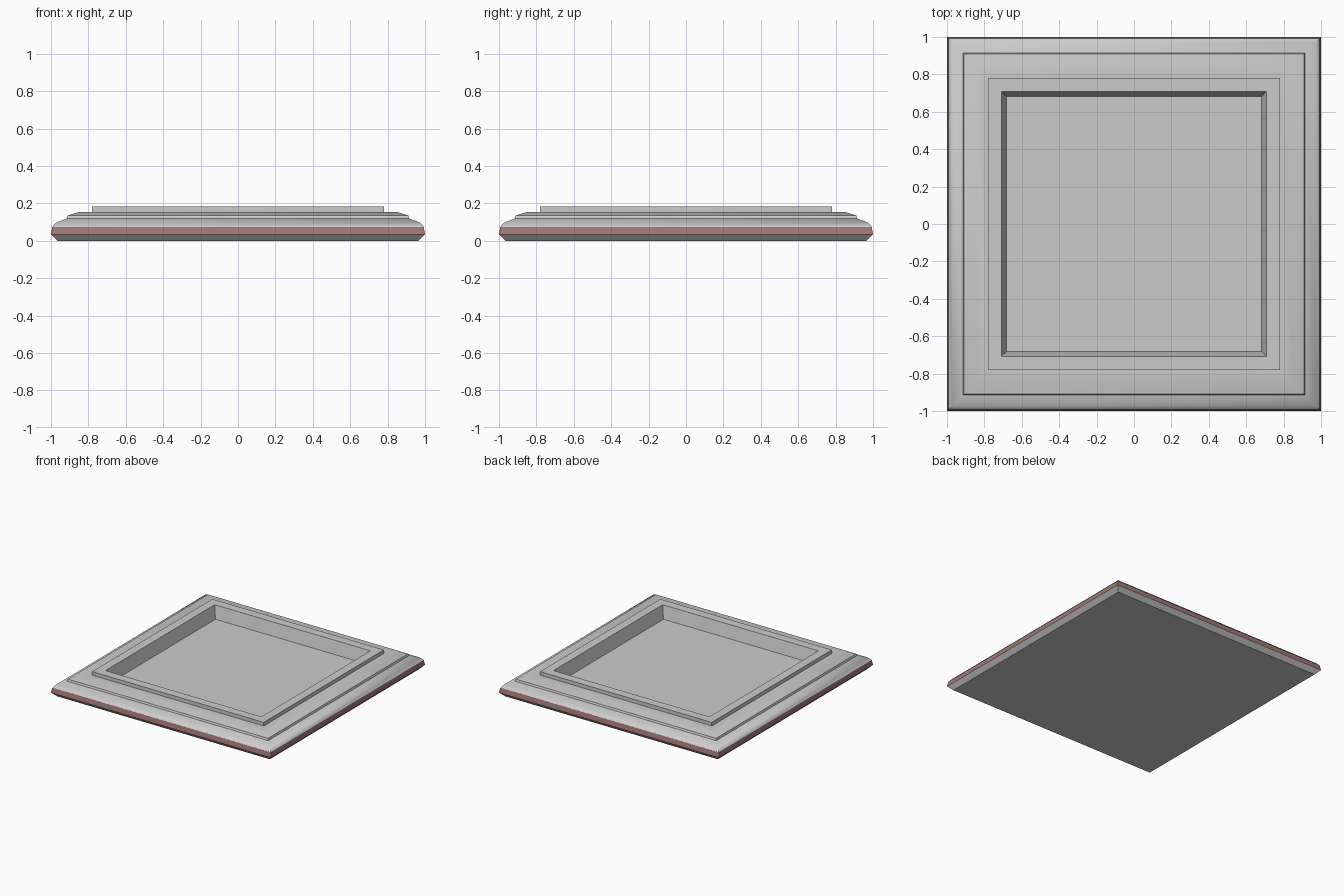
import bpy, bmesh

if "Cube" in bpy.data.objects:
    bpy.data.objects.remove(bpy.data.objects["Cube"])


def square_loft(name, profile, cap_start=False, cap_end=False, smooth=False, material=None):
    """Sweep a (half_width, z) profile round a square with mitred corners."""
    bm = bmesh.new()
    rings = [[bm.verts.new((sx * r, sy * r, z))
              for sx, sy in ((-1, -1), (1, -1), (1, 1), (-1, 1))]
             for r, z in profile]
    for low, high in zip(rings, rings[1:]):
        for i in range(4):
            j = (i + 1) % 4
            bm.faces.new((low[i], low[j], high[j], high[i]))
    if cap_start:
        bm.faces.new(rings[0][::-1])
    if cap_end:
        bm.faces.new(rings[-1])
    mesh = bpy.data.meshes.new(name)
    bm.to_mesh(mesh)
    bm.free()
    obj = bpy.data.objects.new(name, mesh)
    bpy.context.collection.objects.link(obj)
    if material:
        mesh.materials.append(material)
    if smooth:
        bpy.ops.object.select_all(action='DESELECT')
        obj.select_set(True)
        bpy.context.view_layer.objects.active = obj
        bpy.ops.object.shade_smooth_by_angle(angle=0.61)
    return obj


brown = bpy.data.materials.new("brown_trim")
brown.diffuse_color = (0.36, 0.19, 0.18, 1)
brown.use_nodes = True
brown.node_tree.nodes["Principled BSDF"].inputs["Base Color"].default_value = brown.diffuse_color

# Underside with chamfered foot
square_loft("base", [(0.965, 0), (1.0, 0.035)], cap_start=True)

# Coloured strip round the outer edge
square_loft("edge_band", [(1.0, 0.035), (0.993, 0.075)], material=brown)

# Stepped, rounded moulding up to the flat shelf
square_loft("moulding", [(0.993, 0.075), (0.972, 0.098), (0.915, 0.12), (0.91, 0.136),
                         (0.855, 0.153), (0.78, 0.153)], smooth=True)

# Raised rim, sloping inner walls and sunken floor
square_loft("raised_rim_and_tray", [(0.78, 0.153), (0.78, 0.183), (0.708, 0.183),
                                    (0.683, 0.08)], cap_end=True)
